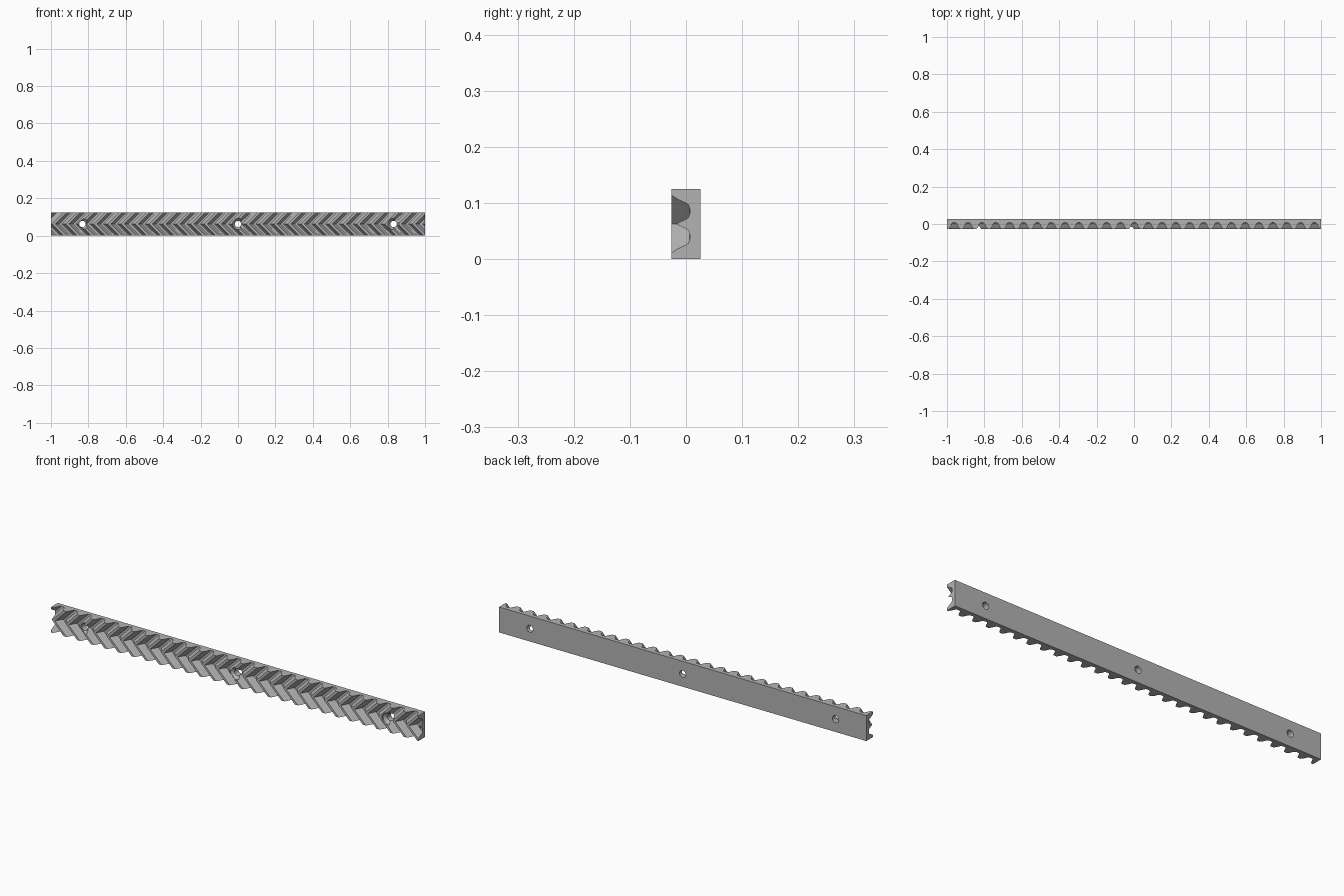
import bpy, bmesh, math

cube = bpy.data.objects.get("Cube")
if cube:
    bpy.data.objects.remove(cube, do_unlink=True)

HEIGHT, FRONT, BACK = 0.125, -0.026, 0.026
MID = HEIGHT / 2
TEETH = 27
PITCH = 2 / TEETH
FIRST_GAP = 0.977      # centre of the last groove at mid height
HELIX = 1.0            # sideways run of a tooth per unit of height

steel = bpy.data.materials.new("grey steel")
steel.use_nodes = True
grey = (0.45, 0.45, 0.45, 1)
steel.diffuse_color = grey
steel.node_tree.nodes["Principled BSDF"].inputs["Base Color"].default_value = grey


def add_object(name, bm):
    bmesh.ops.recalc_face_normals(bm, faces=bm.faces)
    mesh = bpy.data.meshes.new(name)
    bm.to_mesh(mesh)
    bm.free()
    obj = bpy.data.objects.new(name, mesh)
    bpy.context.collection.objects.link(obj)
    mesh.materials.append(steel)
    return obj


# Half groove: distance from groove centre, depth position
half = [(0.029, FRONT), (0.0255, -0.021), (0.0215, -0.015), (0.0175, -0.007),
        (0.0145, 0.0), (0.0115, 0.004), (0.007, 0.0065)]
groove = [(-w, y) for w, y in half] + [(0, 0.007)] + [(w, y) for w, y in reversed(half)]

# Toothed outline, longer than needed so that the ends can be trimmed
outline = []
for i in range(-TEETH - 1, 3):
    outline += [(FIRST_GAP + i * PITCH + x, y) for x, y in groove]
outline += [(outline[-1][0], BACK), (outline[0][0], BACK)]

# Sweep the outline up in a chevron
bm = bmesh.new()
rings = [[bm.verts.new((x + HELIX * abs(z - MID), y, z)) for x, y in outline]
         for z in (0, MID, HEIGHT)]
count = len(outline)
for low, high in zip(rings, rings[1:]):
    for i in range(count):
        j = (i + 1) % count
        bm.faces.new((low[i], low[j], high[j], high[i]))
bm.faces.new(rings[0])
bm.faces.new(rings[-1])

# Trim both ends square
for side in (-1, 1):
    bmesh.ops.bisect_plane(bm, geom=bm.verts[:] + bm.edges[:] + bm.faces[:],
                           plane_co=(side, 0, 0), plane_no=(side, 0, 0),
                           clear_outer=True)
    rim = [e for e in bm.edges if e.is_boundary]
    bmesh.ops.edgeloop_fill(bm, edges=rim)
rack = add_object("toothed_rack", bm)


# Countersunk screw holes, turned from a radius profile
def screw_cutter(name, x):
    bm = bmesh.new()
    sides = 32
    rows = []
    for radius, y in [(0.030, -0.05), (0.030, -0.017), (0.017, -0.003), (0.017, 0.05)]:
        rows.append([bm.verts.new((x + radius * math.cos(math.tau * k / sides), y,
                                   MID + radius * math.sin(math.tau * k / sides)))
                     for k in range(sides)])
    for a, b in zip(rows, rows[1:]):
        for k in range(sides):
            n = (k + 1) % sides
            bm.faces.new((a[k], a[n], b[n], b[k]))
    bm.faces.new(rows[0])
    bm.faces.new(rows[-1])
    return add_object(name, bm)


bpy.context.view_layer.objects.active = rack
for name, x in (("right", -0.832), ("middle", 0), ("left", 0.832)):
    cutter = screw_cutter(name + "_hole_cutter", x)
    mod = rack.modifiers.new(name + " hole", 'BOOLEAN')
    mod.operation = 'DIFFERENCE'
    mod.solver = 'EXACT'
    mod.object = cutter
    bpy.ops.object.modifier_apply(modifier=mod.name)
    bpy.data.objects.remove(cutter, do_unlink=True)

bpy.ops.object.select_all(action='DESELECT')
rack.select_set(True)
bpy.ops.object.shade_smooth_by_angle(angle=math.radians(30))
